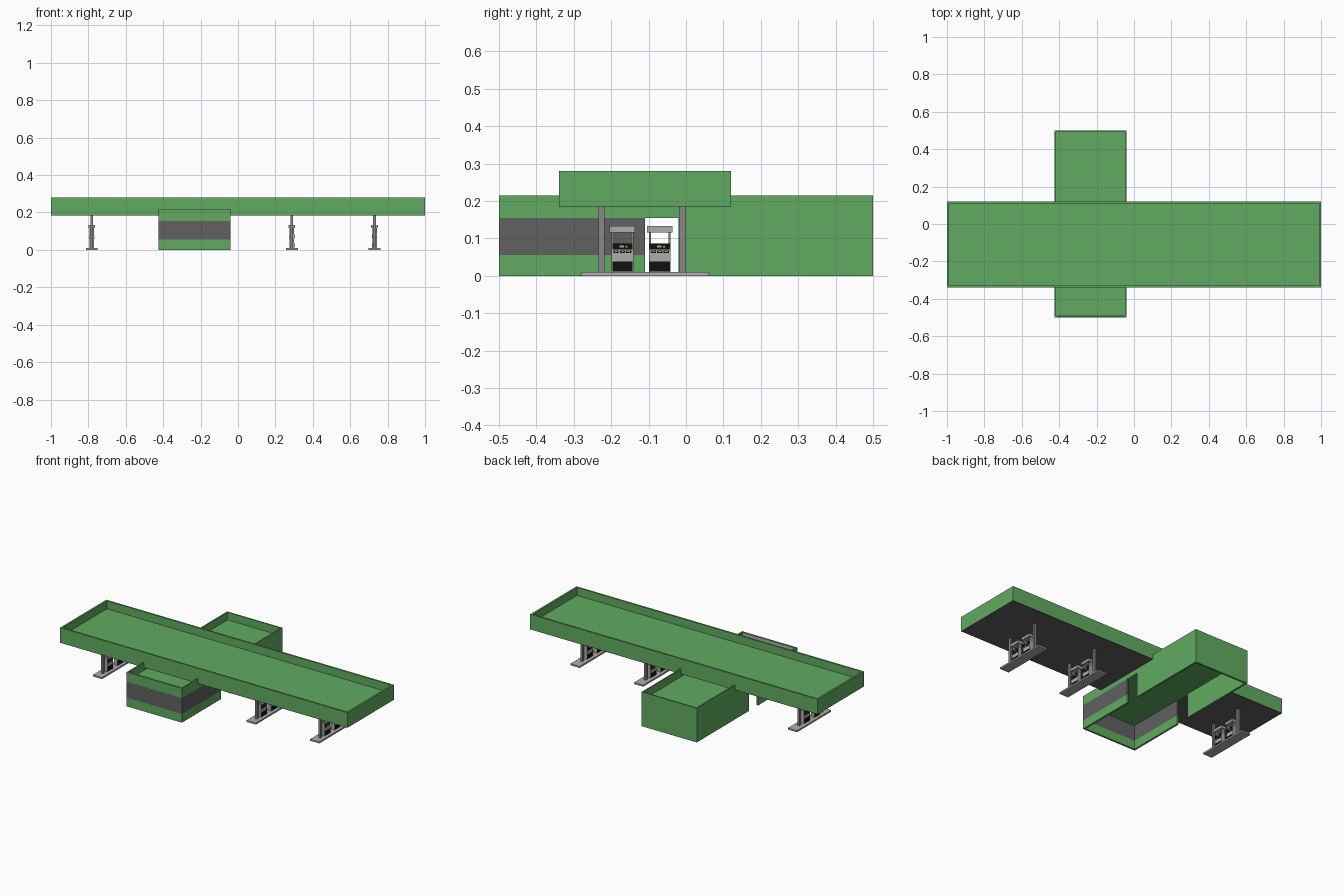
import bpy, bmesh

if "Cube" in bpy.data.objects:
    bpy.data.objects.remove(bpy.data.objects["Cube"])


def mat(name, r, g, b):
    m = bpy.data.materials.new(name)
    m.diffuse_color = (r, g, b, 1)
    m.use_nodes = True
    m.node_tree.nodes["Principled BSDF"].inputs["Base Color"].default_value = m.diffuse_color
    return m


GREEN = mat("green", 0.12, 0.41, 0.12)
DARK = mat("dark_grey", 0.12, 0.12, 0.12)
METAL = mat("metal_grey", 0.25, 0.25, 0.25)
LIGHT = mat("light_grey", 0.42, 0.42, 0.42)
BLACK = mat("black", 0.005, 0.005, 0.005)
YELLOW = mat("yellow", 0.7, 0.55, 0.05)


def finish(name, bm, material):
    me = bpy.data.meshes.new(name)
    bm.to_mesh(me)
    bm.free()
    me.materials.append(material)
    ob = bpy.data.objects.new(name, me)
    bpy.context.collection.objects.link(ob)
    return ob


def box_bm(x0, x1, y0, y1, z0, z1):
    bm = bmesh.new()
    bmesh.ops.create_cube(bm, size=1)
    for v in bm.verts:
        v.co = (x1 if v.co.x > 0 else x0,
                y1 if v.co.y > 0 else y0,
                z1 if v.co.z > 0 else z0)
    return bm


def box(name, x0, x1, y0, y1, z0, z1, material):
    return finish(name, box_bm(x0, x1, y0, y1, z0, z1), material)


def tray(name, x0, x1, y0, y1, z0, z1, rim, depth, material):
    """Box whose top is sunk inside a raised rim."""
    bm = box_bm(x0, x1, y0, y1, z0, z1)
    bm.normal_update()
    top = max(bm.faces, key=lambda f: f.calc_center_median().z)
    bmesh.ops.inset_region(bm, faces=[top], thickness=rim)
    low = bmesh.ops.extrude_discrete_faces(bm, faces=[top])["faces"][0]
    bmesh.ops.translate(bm, verts=low.verts, vec=(0, 0, -depth))
    return finish(name, bm, material)


# Canopy: rimmed roof with dark underside
tray("canopy_roof", -1, 1, -0.34, 0.12, 0.187, 0.28, 0.016, 0.05, GREEN)
box("canopy_underside", -1, 1, -0.34, 0.12, 0.185, 0.187, DARK)

# Shop: open-bottomed shell with window bands and a doorway on each side
X0, X1, T = -0.425, -0.04, 0.012
bands = (("lower_wall", 0, 0.055, GREEN), ("window_band", 0.055, 0.155, DARK))
tray("shop_roof", X0, X1, -0.5, 0.5, 0.155, 0.215, T, 0.048, GREEN)
box("front_parapet_lining", X0 + T, X1 - T, -0.5 + T, -0.4985 + T, 0.167, 0.2145, LIGHT)
for part, z0, z1, m in bands:
    box("front_" + part, X0, X1, -0.5, -0.5 + T, z0, z1, m)
for side, a in (("left", X0), ("right", X1 - T)):
    for part, z0, z1, m in bands:
        box(side + "_" + part, a, a + T, -0.5 + T, -0.11, z0, z1, m)
    box(side + "_rear_wall", a, a + T, -0.02, 0.5 - T, 0, 0.155, GREEN)
box("back_wall", X0, X1, 0.5 - T, 0.5, 0, 0.155, GREEN)


# Fuel pump: body, open frame, cap and panels on both faces
def pump(x, y):
    h, d = 0.029, 0.012
    box("pump_body", x - d, x + d, y - h, y + h, 0.01, 0.086, LIGHT)
    for s in (-1, 1):
        c = y + s * (h - 0.003)
        box("pump_frame", x - d, x + d, c - 0.003, c + 0.003, 0.086, 0.116, METAL)
    box("pump_cap", x - 0.018, x + 0.018, y - 0.034, y + 0.034, 0.116, 0.133, LIGHT)
    for s in (-1, 1):
        def panel(name, y0, y1, z0, z1, out, m):
            a, b = sorted((x + s * d, x + s * (d + out)))
            box(name, a, b, y + y0, y + y1, z0, z1, m)
        panel("pump_base_panel", -0.027, 0.027, 0.012, 0.038, 0.001, BLACK)
        panel("pump_display_panel", -0.027, 0.027, 0.07, 0.086, 0.001, BLACK)
        panel("pump_display", -0.008, 0.004, 0.076, 0.081, 0.002, LIGHT)
        panel("pump_indicator", 0.008, 0.014, 0.076, 0.08, 0.002, YELLOW)
        for k in (-0.017, 0, 0.017):
            panel("pump_nozzle_holder", k - 0.007, k + 0.007, 0.061, 0.068, 0.002, BLACK)
            panel("pump_nozzle_mark", k - 0.003, k + 0.003, 0.063, 0.066, 0.003, YELLOW)


# Pump islands with two canopy posts and two pumps each
for x in (-0.782, 0.288, 0.73):
    box("island_slab", x - 0.032, x + 0.032, -0.28, 0.06, 0, 0.01, LIGHT)
    for y in (-0.226, -0.01):
        box("canopy_post", x - 0.007, x + 0.007, y - 0.008, y + 0.008, 0.01, 0.186, METAL)
    for y in (-0.17, -0.07):
        pump(x, y)
